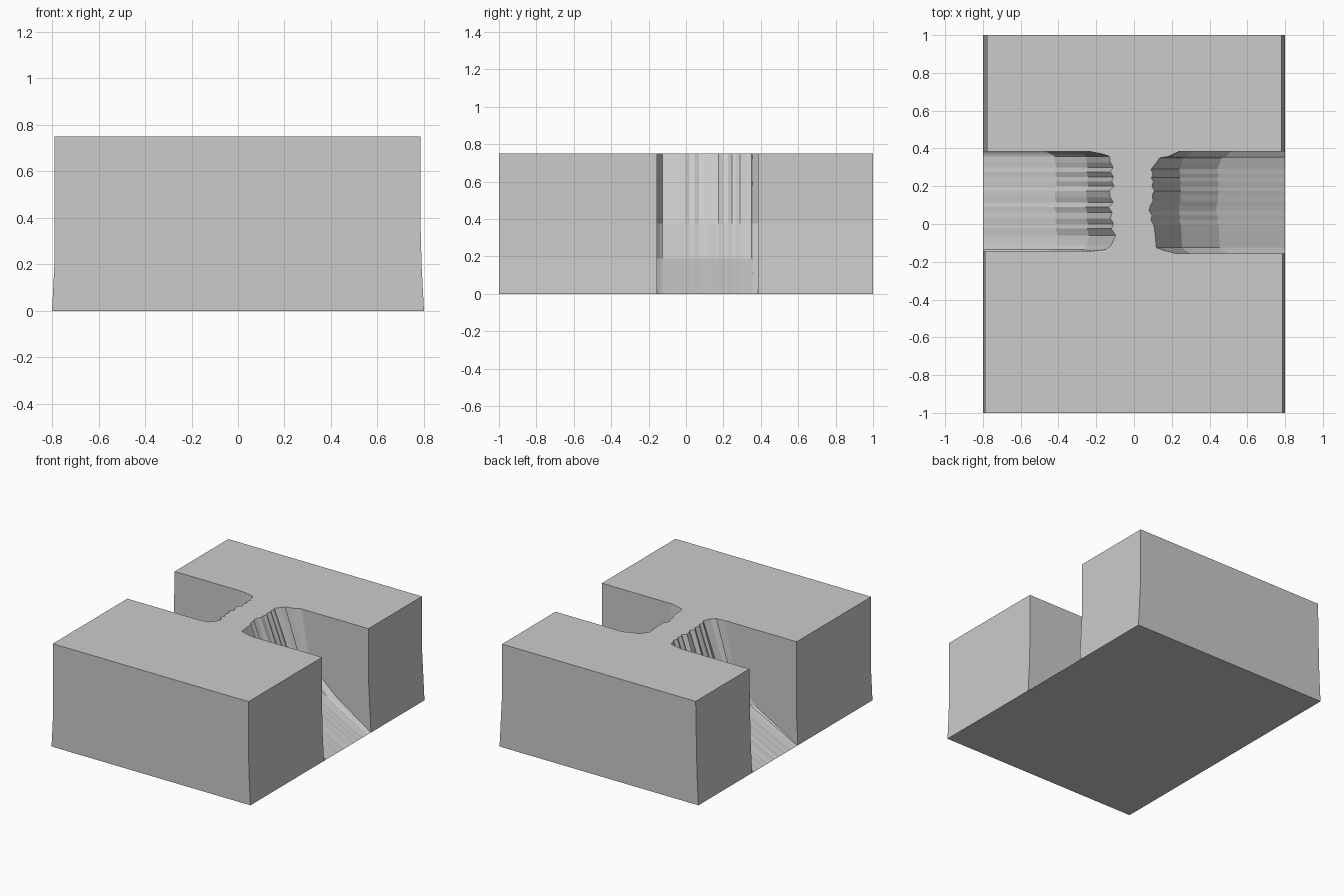
import bpy, bmesh

if "Cube" in bpy.data.objects:
    bpy.data.objects.remove(bpy.data.objects["Cube"])

LEVELS = (0.75, 0.375, 0.19, 0.0)   # heights of the horizontal rings

# Canyon rims at the top edge (x, y), listed along the notch from back to front
RIGHT_RIM = [(.24, .385), (.18, .357), (.135, .35), (.115, .32), (.09, .29), (.10, .265),
             (.092, .245), (.103, .225), (.095, .20), (.108, .175), (.098, .155),
             (.10, .12), (.085, .095), (.08, .07), (.095, .045), (.09, .02), (.105, -.005),
             (.11, -.04), (.118, -.125), (.16, -.14), (.22, -.155)]
LEFT_RIM = [(-.23, .383), (-.165, .37), (-.13, .358), (-.125, .325), (-.11, .30), (-.125, .275),
            (-.108, .25), (-.118, .225), (-.105, .20), (-.13, .175), (-.125, .14),
            (-.11, .115), (-.135, .09), (-.115, .06), (-.125, .03), (-.108, 0), (-.12, -.025),
            (-.097, -.06), (-.12, -.11), (-.15, -.135), (-.22, -.143)]


def rim_column(x, y, mids):
    """Points running down the sloping canyon wall to the outer foot."""
    s = 1 if x > 0 else -1
    d = abs(x) - 0.11
    xs = (abs(x), mids[0] + d * 0.45, mids[1] + d * 0.5, 0.80)
    return [(s * a, y, z) for a, z in zip(xs, LEVELS)]


def side_column(xs, y):
    """Points running down the slightly flared outer side."""
    return [(a, y, z) for a, z in zip(xs, LEVELS)]


R_BACK, R_FRONT = (.78, .78, .79, .80), (.785, .785, .79, .80)
L_BACK, L_FRONT = (-.778, -.785, -.79, -.80), (-.79, -.79, -.79, -.80)

# Closed outline of columns, going clockwise from the back left corner
columns = [side_column(L_BACK, 1), side_column(R_BACK, 1), side_column(R_BACK, .385)]
columns += [rim_column(x, y, (.25, .45)) for x, y in RIGHT_RIM]
columns += [side_column(R_FRONT, -.155), side_column(R_FRONT, -1),
            side_column(L_FRONT, -1), side_column(L_FRONT, -.143)]
columns += [rim_column(x, y, (.245, .41)) for x, y in reversed(LEFT_RIM)]
columns += [side_column(L_BACK, .383)]

# Terrain block: walls between columns, plus top and bottom caps
bm = bmesh.new()
grid = [[bm.verts.new(p) for p in col] for col in columns]
n = len(grid)
for i in range(n):
    a, b = grid[i], grid[(i + 1) % n]
    for k in range(len(LEVELS) - 1):
        bm.faces.new((a[k], b[k], b[k + 1], a[k + 1]))
bm.faces.new([c[0] for c in reversed(grid)])
bm.faces.new([c[-1] for c in grid])
bmesh.ops.remove_doubles(bm, verts=bm.verts, dist=0.0005)
bmesh.ops.recalc_face_normals(bm, faces=bm.faces)

mesh = bpy.data.meshes.new("canyon_block")
bm.to_mesh(mesh)
bm.free()
bpy.context.collection.objects.link(bpy.data.objects.new("canyon_block", mesh))
